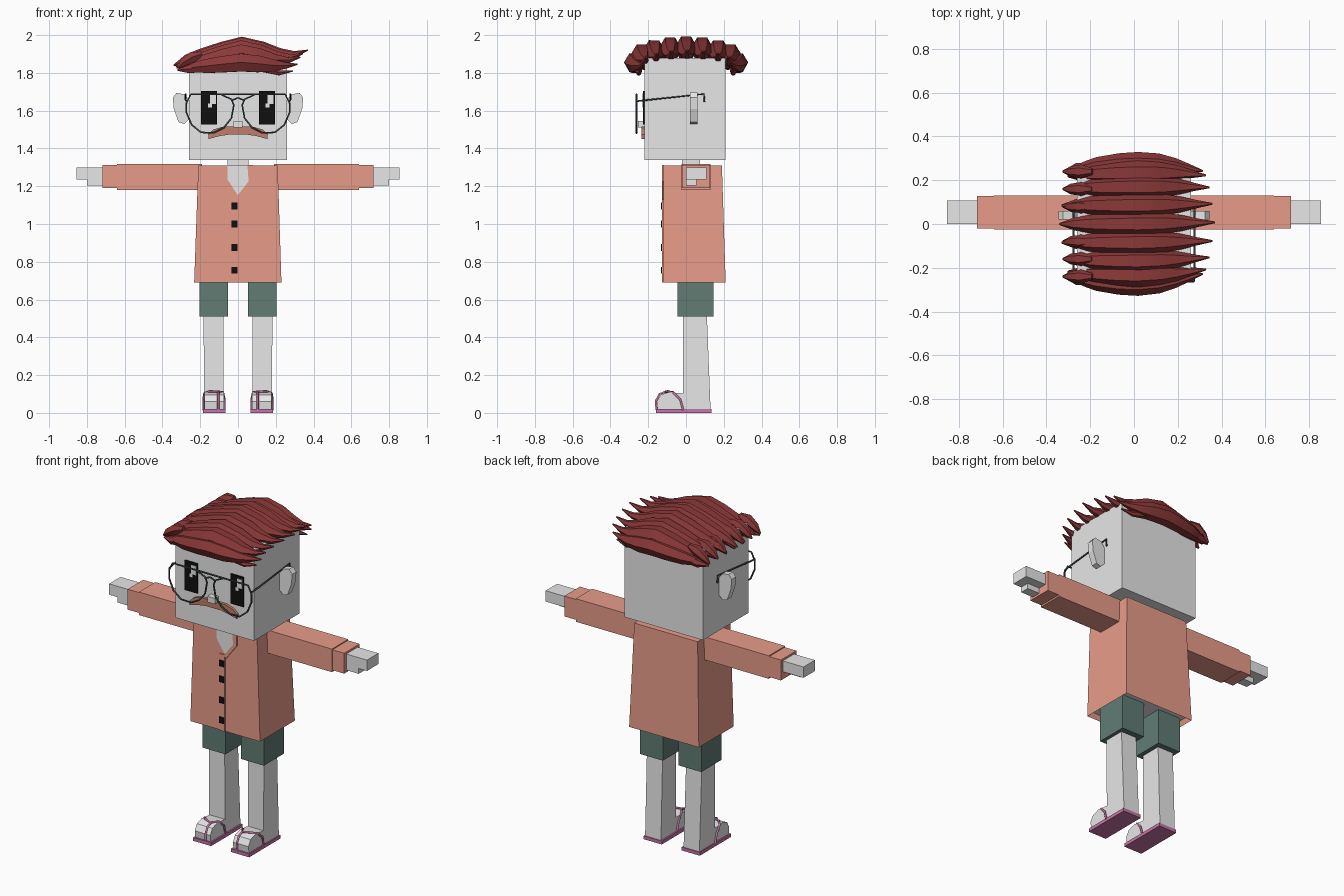
import bpy
import bmesh
from mathutils import Vector

cube = bpy.data.objects.get("Cube")
if cube:
    bpy.data.objects.remove(cube, do_unlink=True)


def material(name, r, g, b):
    m = bpy.data.materials.new(name)
    m.use_nodes = True
    m.diffuse_color = (r, g, b, 1)
    node = next(n for n in m.node_tree.nodes if n.type == "BSDF_PRINCIPLED")
    node.inputs["Base Color"].default_value = (r, g, b, 1)
    node.inputs["Roughness"].default_value = 0.8
    return m


SKIN = material("pale grey skin", 0.8, 0.8, 0.8)
COAT = material("salmon coat", 0.8, 0.33, 0.25)
SHORTS = material("dark teal", 0.12, 0.2, 0.175)
HAIR = material("dark red hair", 0.26, 0.04, 0.04)
TASH = material("muted salmon", 0.53, 0.21, 0.15)
PINK = material("sandal pink", 0.56, 0.18, 0.38)
WIRE = material("dark wire", 0.045, 0.07, 0.065)
BLACK = material("black", 0.005, 0.005, 0.005)
WHITE = material("white", 0.9, 0.9, 0.9)


def finish(name, bm, mat):
    bmesh.ops.recalc_face_normals(bm, faces=bm.faces[:])
    me = bpy.data.meshes.new(name)
    bm.to_mesh(me)
    bm.free()
    me.materials.append(mat)
    ob = bpy.data.objects.new(name, me)
    bpy.context.collection.objects.link(ob)
    return ob


def prism(name, points, axis, lo, hi, mat):
    """Extrude an outline along x ('x': points are y,z) or y ('y': points are x,z)."""
    bm = bmesh.new()

    def at(p, d):
        return (d, p[0], p[1]) if axis == "x" else (p[0], d, p[1])
    face = bm.faces.new([bm.verts.new(at(p, lo)) for p in points])
    ext = bmesh.ops.extrude_face_region(bm, geom=[face])["geom"]
    for v in ext:
        if isinstance(v, bmesh.types.BMVert):
            v.co["xyz".index(axis)] = hi
    return finish(name, bm, mat)


def box(name, x, y, z, mat, top=None):
    """Box from ranges; top optionally gives other x and y ranges at the upper end."""
    bm = bmesh.new()
    bmesh.ops.create_cube(bm, size=1)
    for v in bm.verts:
        up = v.co.z > 0
        rx, ry = top if top and up else (x, y)
        v.co = Vector((rx[v.co.x > 0], ry[v.co.y > 0], z[up]))
    return finish(name, bm, mat)


def tube(name, paths, depth, mat, closed=False, res=1, smooth=False):
    """Tubes through points (x, y, z, radius factor), joined in one mesh."""
    cu = bpy.data.curves.new(name, "CURVE")
    cu.dimensions = "3D"
    cu.bevel_depth, cu.bevel_resolution = depth, res
    cu.use_fill_caps = True
    for path in paths:
        sp = cu.splines.new("POLY")
        sp.points.add(len(path) - 1)
        sp.use_cyclic_u = closed
        for p, co in zip(sp.points, path):
            p.co = (*co[:3], 1)
            p.radius = co[3] if len(co) > 3 else 1
    cu.materials.append(mat)
    ob = bpy.data.objects.new(name, cu)
    bpy.context.collection.objects.link(ob)
    bpy.ops.object.select_all(action="DESELECT")
    ob.select_set(True)
    bpy.context.view_layer.objects.active = ob
    bpy.ops.object.convert(target="MESH")
    if smooth:
        bpy.ops.object.shade_smooth_by_angle(angle=0.7)


def flip(points, s):
    return [(p[0] * s, *p[1:]) for p in points]


def span(s, a, b):
    return tuple(sorted((s * a, s * b)))


# Head and neck
box("head", (-.26, .26), (-.22, .21), (1.34, 1.88), SKIN)
box("neck", (-.055, .055), (-.02, .075), (1.28, 1.36), SKIN)

# Coat body with a hollow hem
coat = box("coat", (-.232, .23), (-.12, .21), (.69, 1.31), COAT,
           top=((-.21, .21), (-.12, .19)))
bm = bmesh.new()
bm.from_mesh(coat.data)
hem = min(bm.faces, key=lambda f: f.calc_center_median().z)
bmesh.ops.inset_region(bm, faces=[hem], thickness=.015)
bmesh.ops.translate(bm, verts=hem.verts[:], vec=(0, 0, .03))
hem.material_index = 1
coat.data.materials.append(SKIN)
bm.to_mesh(coat.data)
bm.free()

# Neckline, collar edge, placket and buttons
prism("neckline", [(-.055, 1.312), (.05, 1.312), (.058, 1.225), (0, 1.15), (-.055, 1.235)],
      "y", -.124, -.116, SKIN)
prism("collar_edge", [(.05, 1.312), (.08, 1.312), (.08, 1.225), (.008, 1.13),
                      (-.01, 1.15), (0, 1.155), (.056, 1.225)], "y", -.127, -.118, COAT)
box("placket", (-.035, 0), (-.126, -.118), (.69, 1.15), COAT)
for i, z in enumerate((.755, .875, 1.0, 1.095)):
    box(f"button_{i + 1}", (-.034, -.002), (-.132, -.124), (z - .018, z + .018), BLACK)

# Limbs, ears, eyes and glasses arms, one pass per side
EAR = [(.255, 1.65), (.28, 1.685), (.325, 1.695), (.345, 1.67),
       (.34, 1.61), (.315, 1.54), (.285, 1.53), (.255, 1.56)]
FOOT = [(.01, .018), (-.15, .018), (-.155, .06), (-.135, .095), (-.09, .11), (.01, .1)]
LENS = [(.035, 1.66), (.022, 1.63), (.035, 1.56), (.075, 1.51), (.13, 1.482), (.195, 1.485),
        (.245, 1.525), (.273, 1.59), (.273, 1.64), (.25, 1.686), (.09, 1.686)]
for s, side in ((1, "left"), (-1, "right")):
    box(f"{side}_sleeve", span(s, .19, .64), (-.025, .13), (1.18, 1.318), COAT)
    box(f"{side}_cuff", span(s, .63, .718), (-.02, .127), (1.19, 1.312), COAT)
    box(f"{side}_hand", span(s, .71, .855), (0, .108), (1.235, 1.3), SKIN)
    box(f"{side}_thumb", span(s, .71, .8), (0, .055), (1.203, 1.24), SKIN)
    box(f"{side}_shorts_leg", span(s, .052, .203), (-.045, .145), (.51, .725), SHORTS)
    box(f"{side}_leg", span(s, .075, .18), (-.015, .13), (.018, .53), SKIN,
        top=(span(s, .078, .182), (-.015, .11)))
    prism(f"{side}_foot", FOOT, "x", s * .075, s * .178, SKIN)
    box(f"{side}_sandal_sole", span(s, .066, .186), (-.16, .135), (0, .02), PINK)

    # Sandal strap over the foot and down between the toes
    band = [(.183, -.015, .015), (.183, -.03, .07), (.178, -.065, .105), (.15, -.095, .115),
            (.104, -.11, .112), (.08, -.07, .11), (.071, -.03, .07), (.071, -.015, .015)]
    post = [(.104, -.105, .112), (.104, -.14, .1), (.104, -.16, .062), (.104, -.156, .015)]
    tube(f"{side}_sandal_strap", [flip(band, s), flip(post, s)], .006, PINK)

    prism(f"{side}_ear", flip(EAR, s), "y", .02, .06, SKIN)
    box(f"{side}_eye", span(s, .11, .195), (-.228, -.218), (1.527, 1.705), BLACK)
    cx = s * .1525
    box(f"{side}_eye_glint", (cx + .004, cx + .036), (-.231, -.225), (1.635, 1.69), WHITE)
    box(f"{side}_eye_spark", (cx - .006, cx + .014), (-.231, -.225), (1.617, 1.637), WHITE)

    rim = [(x * s, -.262, z) for x, z in LENS]
    tube(f"{side}_glasses_rim", [rim], .005, WIRE, closed=True)
    temple = [(.273, -.262, 1.65), (.277, -.2, 1.657), (.277, .095, 1.688), (.277, .098, 1.645)]
    tube(f"{side}_glasses_temple", [flip(temple, s)], .005, WIRE)

# Bridge, nose and moustache
tube("glasses_bridge", [[(-.1, -.262, 1.686), (.1, -.262, 1.686)],
                        [(-.033, -.262, 1.655), (0, -.262, 1.668), (.033, -.262, 1.655)]],
     .005, WIRE)
box("nose", (-.025, .025), (-.255, -.21), (1.51, 1.545), SKIN)
ARCH = [(.08, 1.515), (.13, 1.5), (.158, 1.475), (.155, 1.45), (.1, 1.465), (.05, 1.473)]
prism("moustache", ARCH + flip(ARCH[::-1], -1), "y", -.236, -.215, TASH)

# Hair locks swept from right to left: x, height, thickness
LOCK = [(-.34, 1.84, .005), (-.27, 1.872, .03), (-.2, 1.89, .042), (-.08, 1.922, .05),
        (.02, 1.945, .054), (.13, 1.922, .05), (.22, 1.9, .036), (.3, 1.9, .018),
        (.37, 1.92, .004)]


def lock(y, dz, arch, bulge, length=1.0):
    out = []
    for x, z, r in LOCK:
        sweep = 1 - (x / .37) ** 2
        out.append((x * length, y + bulge * sweep + .02 * max(x, 0),
                    1.86 + (z - 1.86) * arch + dz, r))
    return out


rows = [lock(0, 0, 1, 0)]
for s in (-1, 1):
    rows += [lock(s * .085, -.005, 1, 0, .97), lock(s * .16, -.015, .95, s * .01, .93),
             lock(s * .215, -.025, .8, s * .02, .89),
             lock(s * .235, -.035, .35, s * .04, .85)]
tube("hair_locks", rows, 1, HAIR, smooth=True)

# Low fringe across the forehead and nape
fringe = [(-.32, .24, 1.815, .005), (-.26, .255, 1.82, .025), (-.12, .255, 1.835, .025),
          (.02, .255, 1.84, .028), (.14, .255, 1.825, .025), (.22, .25, 1.8, .015),
          (.29, .24, 1.81, .004)]
tube("hair_fringe", [[(x, s * y, z, r) for x, y, z, r in fringe] for s in (-1, 1)],
     1, HAIR, smooth=True)

# Short tufts along the right edge
tufts = []
for i in range(7):
    y = -.24 + i * .08
    tufts.append([(-.19, y, 1.9, .015), (-.24, y, 1.885, .032),
                  (-.29, y, 1.855, .024), (-.325, y, 1.825, .005)])
tube("hair_tufts", tufts, 1, HAIR, smooth=True)
